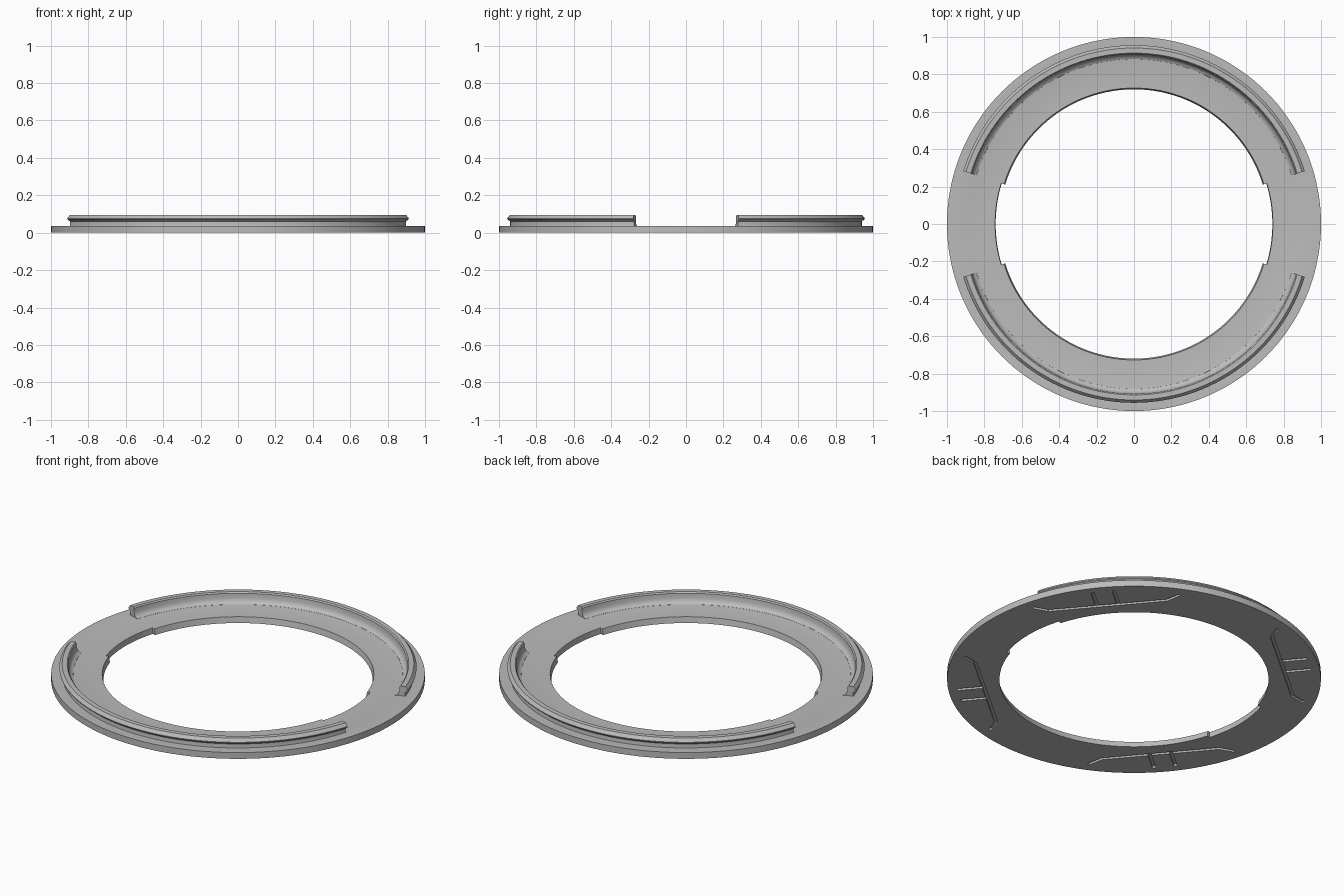
import bpy, bmesh, math
from mathutils import Matrix

if "Cube" in bpy.data.objects:
    bpy.data.objects.remove(bpy.data.objects["Cube"])

grey = bpy.data.materials.new("light grey")
grey.use_nodes = True
grey.diffuse_color = (0.5, 0.5, 0.5, 1)
grey.node_tree.nodes["Principled BSDF"].inputs["Base Color"].default_value = (0.5, 0.5, 0.5, 1)


def sweep(bm, profile, start, end, steps):
    """Turn a closed (r, z) profile about z; a full turn joins up, an arc gets end caps."""
    full = abs(end - start) >= 360
    columns = []
    for i in range(steps if full else steps + 1):
        a = math.radians(start + (end - start) * i / steps)
        columns.append([bm.verts.new((r * math.cos(a), r * math.sin(a), z)) for r, z in profile])
    n = len(profile)
    faces = []
    for i in range(steps):
        c, d = columns[i], columns[(i + 1) % len(columns)]
        for j in range(n):
            k = (j + 1) % n
            faces.append(bm.faces.new((c[j], d[j], d[k], c[k])))
    if not full:
        faces.append(bm.faces.new(columns[0]))
        faces.append(bm.faces.new(columns[-1][::-1]))
    bmesh.ops.recalc_face_normals(bm, faces=faces)


def make_object(name, bm):
    mesh = bpy.data.meshes.new(name)
    bm.to_mesh(mesh)
    bm.free()
    obj = bpy.data.objects.new(name, mesh)
    bpy.context.collection.objects.link(obj)
    mesh.materials.append(grey)
    return obj


def smooth(obj):
    bpy.ops.object.select_all(action='DESELECT')
    obj.select_set(True)
    bpy.context.view_layer.objects.active = obj
    bpy.ops.object.shade_smooth_by_angle(angle=math.radians(30))


def groove_bar(bm, p, q, turn, width=0.018, depth=0.012):
    """Box along the line p-q on the underside, turned about z."""
    dx, dy = q[0] - p[0], q[1] - p[1]
    place = (Matrix.Rotation(math.radians(turn), 4, 'Z')
             @ Matrix.Translation(((p[0] + q[0]) / 2, (p[1] + q[1]) / 2, 0))
             @ Matrix.Rotation(math.atan2(dy, dx), 4, 'Z')
             @ Matrix.Diagonal((math.hypot(dx, dy) + width * 0.6, width, depth * 2, 1)))
    bmesh.ops.create_cube(bm, size=1, matrix=place)


# Flat ring with a slightly tapered hole and a shallow inner floor
bm = bmesh.new()
sweep(bm, [(0.72, 0), (1, 0), (1, 0.037), (0.895, 0.037), (0.88, 0.034), (0.727, 0.034)], 0, 360, 144)
plate = make_object("base_ring", bm)

# Cutter: two shallow notches in the hole and four groove patterns underneath
bm = bmesh.new()
for side in (0, 180):
    sweep(bm, [(0.68, -0.02), (0.738, -0.02), (0.745, 0.06), (0.68, 0.06)], side - 17, side + 17, 16)
for quarter in range(4):
    turn = 40 + 90 * quarter
    groove_bar(bm, (0.806, -0.32), (0.806, 0.32), turn)
    for s in (-1, 1):
        groove_bar(bm, (0.806, s * 0.32), (0.848, s * 0.393), turn)
        groove_bar(bm, (0.806, s * 0.058), (0.945, s * 0.058), turn)
cutter = make_object("ring_cutter", bm)
cutter.hide_render = True

cut = plate.modifiers.new("cuts", 'BOOLEAN')
cut.operation = 'DIFFERENCE'
cut.solver = 'EXACT'
cut.use_self = True
cut.object = cutter
bpy.context.view_layer.objects.active = plate
bpy.ops.object.modifier_apply(modifier=cut.name)
bpy.data.objects.remove(cutter)
smooth(plate)

# Two raised arcs: filleted inside, snap lip outside
lip_profile = [(0.88, 0.03), (0.882, 0.035), (0.893, 0.04), (0.901, 0.049), (0.906, 0.062),
               (0.908, 0.088), (0.914, 0.095), (0.941, 0.095), (0.956, 0.077), (0.955, 0.072),
               (0.94, 0.06), (0.94, 0.042), (0.943, 0.03)]
for name, middle in (("back_lip", 90), ("front_lip", 270)):
    bm = bmesh.new()
    sweep(bm, lip_profile, middle - 72.8, middle + 72.8, 64)
    smooth(make_object(name, bm))
